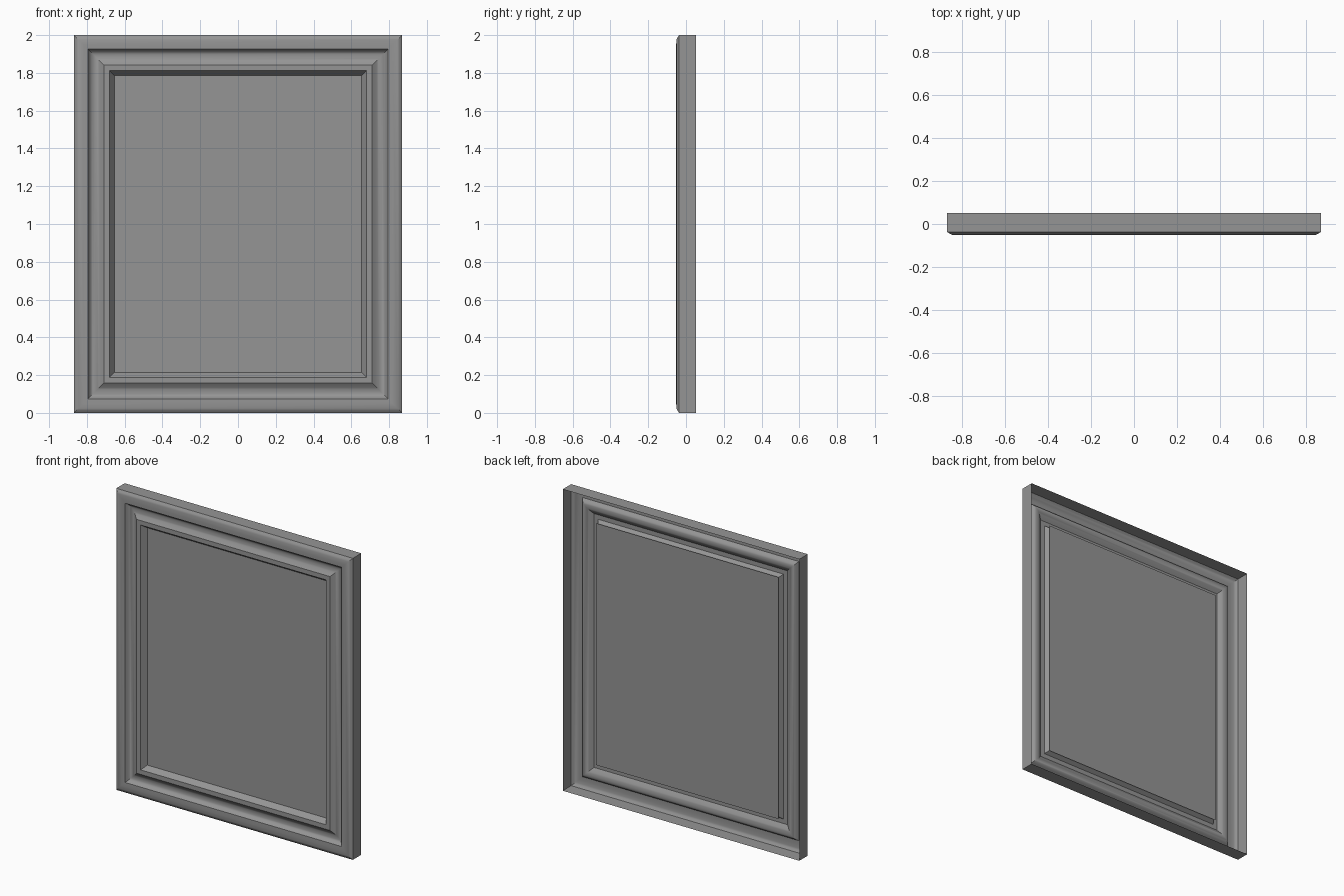
import bpy
import bmesh
import math

cube = bpy.data.objects.get("Cube")
if cube:
    bpy.data.objects.remove(cube, do_unlink=True)

HALF_W, HALF_H = 0.868, 1.0

grey = bpy.data.materials.new("plain_grey")
grey.use_nodes = True
colour = (0.3, 0.3, 0.3, 1)
grey.diffuse_color = colour
grey.node_tree.nodes["Principled BSDF"].inputs["Base Color"].default_value = colour


def rectangle(bm, inset, y):
    """Ring of four corners, inset from the outer edge."""
    w, h = HALF_W - inset, HALF_H - inset
    return [bm.verts.new((sx * w, y, HALF_H + sz * h))
            for sx, sz in ((-1, -1), (1, -1), (1, 1), (-1, 1))]


def finish(name, bm):
    mesh = bpy.data.meshes.new(name)
    bm.to_mesh(mesh)
    bm.free()
    mesh.materials.append(grey)
    obj = bpy.data.objects.new(name, mesh)
    bpy.context.collection.objects.link(obj)
    return obj


# Moulding profile: (inset from outer edge, depth), open at the back
outer_band = [(0, 0.052), (0, -0.036), (0.012, -0.045), (0.024, -0.05),
              (0.048, -0.052), (0.074, -0.05)]
groove = [(0.074 + 0.084 * t, -0.05 + 0.026 * math.sin(math.pi * t ** 0.75))
          for t in (i / 10 for i in range(1, 11))]
inner_lip = [(0.188, -0.05), (0.213, -0.015)]

# Mitred frame swept around the rectangle
bm = bmesh.new()
rings = [rectangle(bm, *p) for p in outer_band + groove + inner_lip]
for a, b in zip(rings, rings[1:]):
    for i in range(4):
        j = (i + 1) % 4
        bm.faces.new((a[i], a[j], b[j], b[i]))
frame = finish("moulded_frame", bm)

bpy.context.view_layer.objects.active = frame
frame.select_set(True)
bpy.ops.object.shade_smooth_by_angle(angle=math.radians(30))

# Flat centre panel, tucked slightly behind the inner slope
bm = bmesh.new()
bm.faces.new(rectangle(bm, 0.198, -0.0148))
finish("centre_panel", bm)
